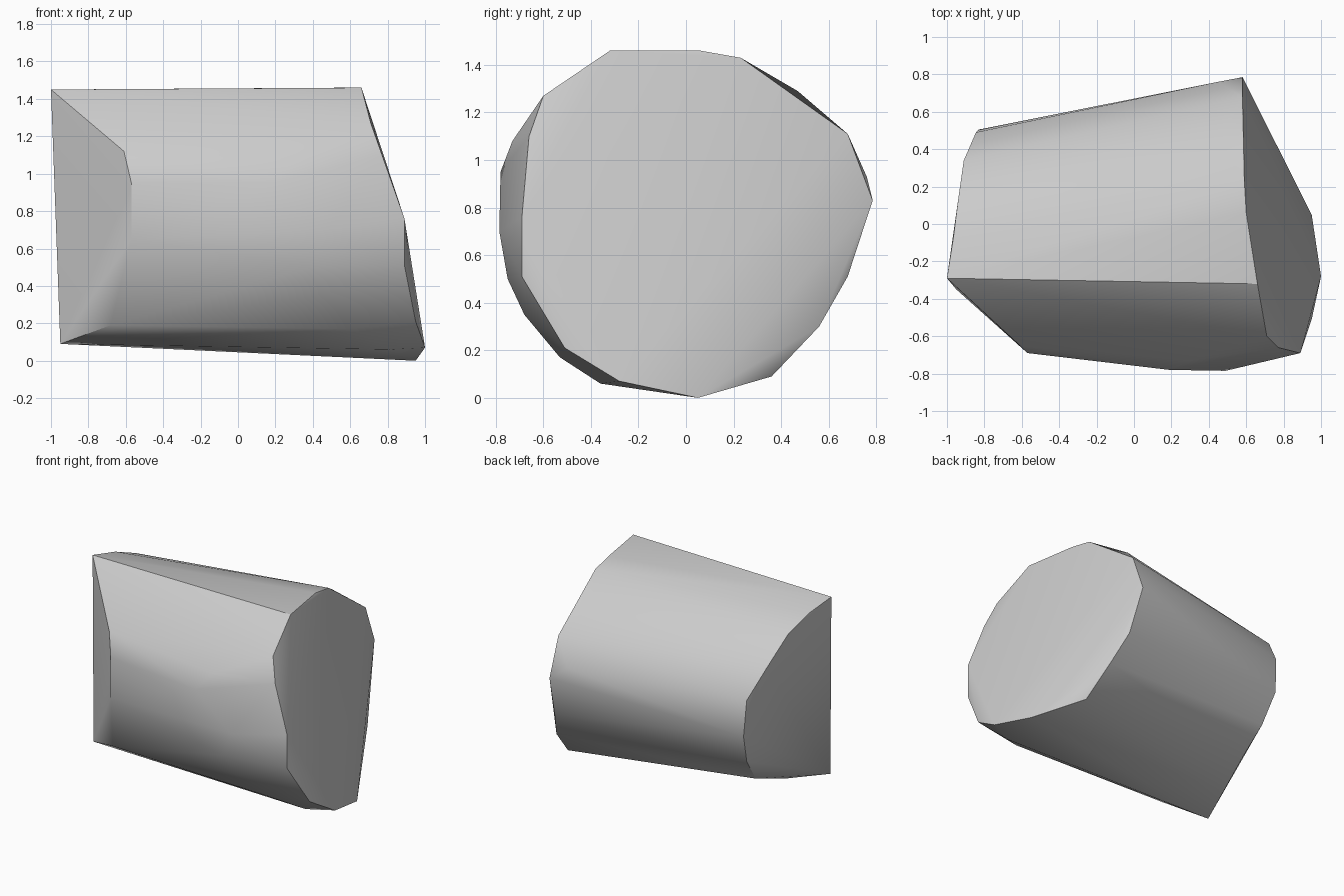
import bpy
import bmesh
import math

# Remove the default object if present
default_object = bpy.data.objects.get("Cube")
if default_object:
    bpy.data.objects.remove(default_object, do_unlink=True)


def make_material(name, colour):
    """One flat colour for the viewport and for renders."""
    material = bpy.data.materials.new(name)
    material.use_nodes = True
    material.diffuse_color = colour
    shader = material.node_tree.nodes["Principled BSDF"]
    shader.inputs["Base Color"].default_value = colour
    return material


def make_hull(name, sections, material, sharp_angle):
    """Skin a set of cross-sections with one tight convex surface."""
    mesh = bpy.data.meshes.new(name)
    bm = bmesh.new()
    for section in sections:
        for point in section:
            bm.verts.new(point)
    result = bmesh.ops.convex_hull(bm, input=list(bm.verts))
    unused = set(result["geom_interior"]) | set(result["geom_unused"])
    loose = [v for v in unused if isinstance(v, bmesh.types.BMVert) and v.is_valid]
    bmesh.ops.delete(bm, geom=loose, context="VERTS")
    bmesh.ops.recalc_face_normals(bm, faces=list(bm.faces))
    bm.to_mesh(mesh)
    bm.free()
    mesh.materials.append(material)
    body = bpy.data.objects.new(name, mesh)
    bpy.context.collection.objects.link(body)

    # Smooth barrel with crisp cut edges
    bpy.ops.object.select_all(action="DESELECT")
    body.select_set(True)
    bpy.context.view_layer.objects.active = body
    bpy.ops.object.shade_smooth_by_angle(angle=math.radians(sharp_angle))
    return body


# Slanted cut at the wide end, from the top round the front and under
wide_end = [
    (.66, -.32, 1.46), (.71, -.6, 1.27), (.77, -.66, 1.1), (.89, -.69, .76),
    (.89, -.69, .51), (.95, -.51, .21), (1, -.28, .07), (.95, .05, 0),
    (.725, .36, .09), (.68, .56, .3), (.61, .68, .51), (.58, .785, .83),
    (.58, .68, 1.11), (.59, .23, 1.43), (.6, .06, 1.46),
]

# Slight swelling along the front, underside and back of the barrel
swelling = [
    (.81, -.36, .06), (.6, -.53, .17), (.45, -.68, .35), (.4, -.75, .5),
    (.49, -.785, .7), (.19, -.78, .95), (.3, -.73, 1.08),
    (.45, .76, .93), (.45, .47, 1.29), (0, .67, .78),
]

# Cut at the narrow end, from the top round the back and under
narrow_end = [
    (-1, -.29, 1.45), (-.965, -.07, 1.4), (-.94, .13, 1.32), (-.91, .34, 1.14),
    (-.845, .49, .93), (-.83, .505, .66), (-.79, .41, .43), (-.75, .25, .23),
    (-.8, -.05, .13), (-.95, -.35, .09),
]

# Outer rim of the slanted chip at the front of the narrow end
front_chip = [
    (-.61, -.65, 1.12), (-.57, -.69, .95), (-.57, -.69, .65), (-.68, -.51, .19),
]

stone_grey = make_material("stone grey", (.6, .6, .6, 1))
make_hull("cut_barrel_block", [wide_end, swelling, narrow_end, front_chip],
          stone_grey, sharp_angle=33)
